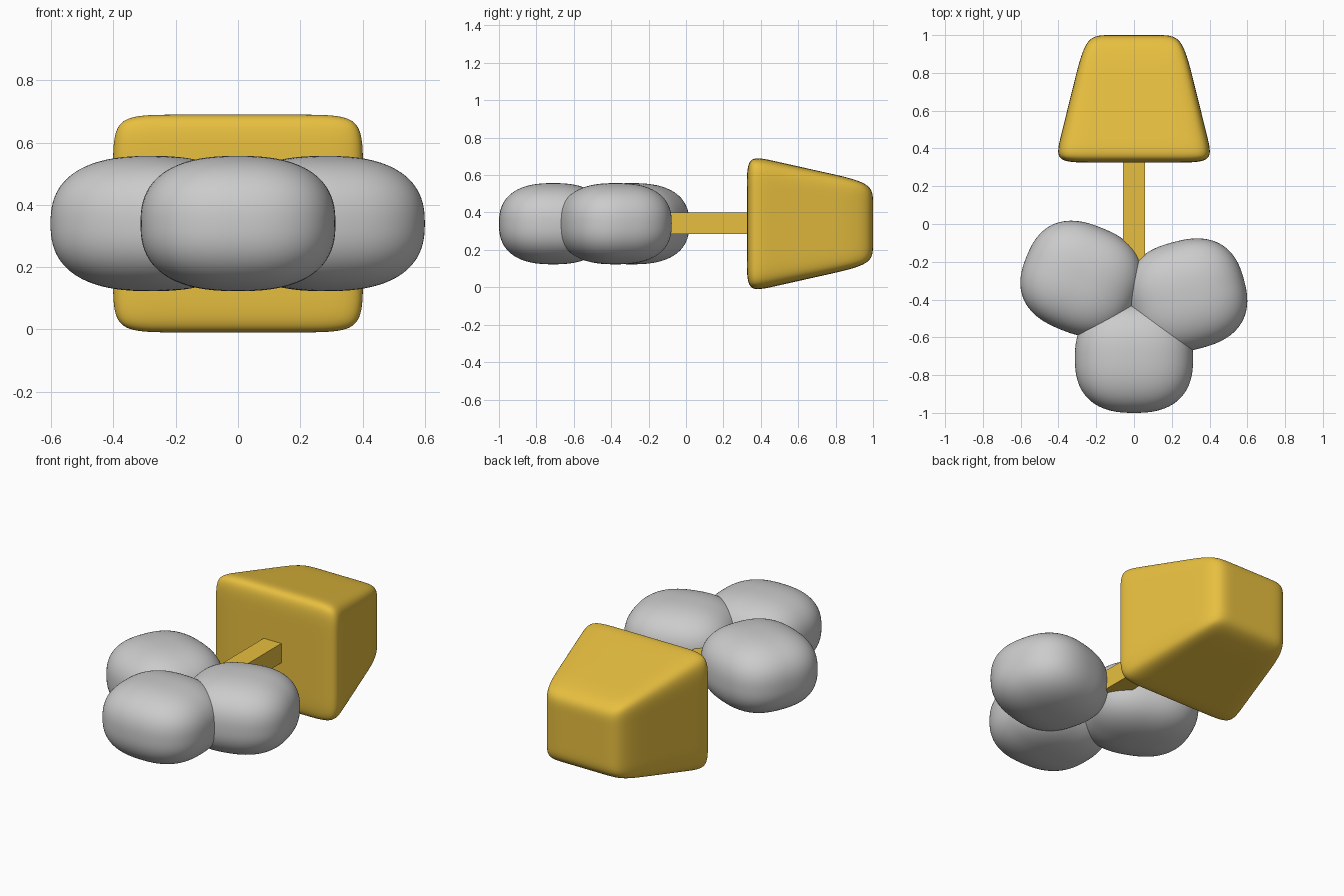
import bpy, bmesh
from math import radians
from mathutils import Vector

if "Cube" in bpy.data.objects:
    bpy.data.objects.remove(bpy.data.objects["Cube"])

ZC = 0.34  # height of the main axis

gold = bpy.data.materials.new("gold")
gold.diffuse_color = (0.8, 0.52, 0.05, 1)
gold.use_nodes = True
gold.node_tree.nodes["Principled BSDF"].inputs["Base Color"].default_value = gold.diffuse_color


def finish(name, bm, mat=None, smooth=True):
    bmesh.ops.recalc_face_normals(bm, faces=bm.faces)
    me = bpy.data.meshes.new(name)
    bm.to_mesh(me)
    bm.free()
    for p in me.polygons:
        p.use_smooth = smooth
    if mat:
        me.materials.append(mat)
    ob = bpy.data.objects.new(name, me)
    bpy.context.collection.objects.link(ob)
    return ob


def lobe(name, x, y, turn, half=(0.313, 0.29, 0.217), p=2.5):
    """Rounded pillow: a subdivided cube pushed out to a superellipsoid."""
    bm = bmesh.new()
    bmesh.ops.create_cube(bm, size=2)
    bmesh.ops.subdivide_edges(bm, edges=bm.edges[:], cuts=23, use_grid_fill=True)
    for v in bm.verts:
        d = v.co.normalized()
        r = sum(abs(c) ** p for c in d) ** (1 / p)
        v.co = Vector([d[i] / r * half[i] for i in range(3)])
    ob = finish(name, bm)
    ob.location = (x, y, ZC)
    ob.rotation_euler.z = radians(turn)


# Three overlapping lobes of the grip
lobe("front_lobe", 0, -0.71, 0)
lobe("left_lobe", -0.279, -0.29, -22)
lobe("right_lobe", 0.28, -0.377, 15)

# Square stem joining grip and head
bm = bmesh.new()
bmesh.ops.create_cube(bm, size=1)
bmesh.ops.scale(bm, vec=(0.116, 0.7, 0.116), verts=bm.verts)
bmesh.ops.translate(bm, vec=(0, 0.05, 0.342), verts=bm.verts)
finish("stem", bm, gold, smooth=False)

# Tapered head: box with support loops, narrowed to the back and subdivided
bm = bmesh.new()
bmesh.ops.create_cube(bm, size=2)
for axis, cuts in (((1, 0, 0), (-0.55, 0.55)),
                   ((0, 0, 1), (-0.55, 0.55)),
                   ((0, 1, 0), (-0.63, 0.3))):
    for c in cuts:
        bmesh.ops.bisect_plane(bm, geom=bm.verts[:] + bm.edges[:] + bm.faces[:],
                               plane_co=Vector(axis) * c, plane_no=axis)
for v in bm.verts:
    t = (v.co.y + 1) / 2
    v.co = Vector((v.co.x * (0.422 + (0.255 - 0.422) * t),
                   0.325 + 0.675 * t,
                   ZC + v.co.z * (0.368 + (0.217 - 0.368) * t)))
head = finish("head", bm, gold)
sub = head.modifiers.new("round", "SUBSURF")
sub.levels = sub.render_levels = 4
